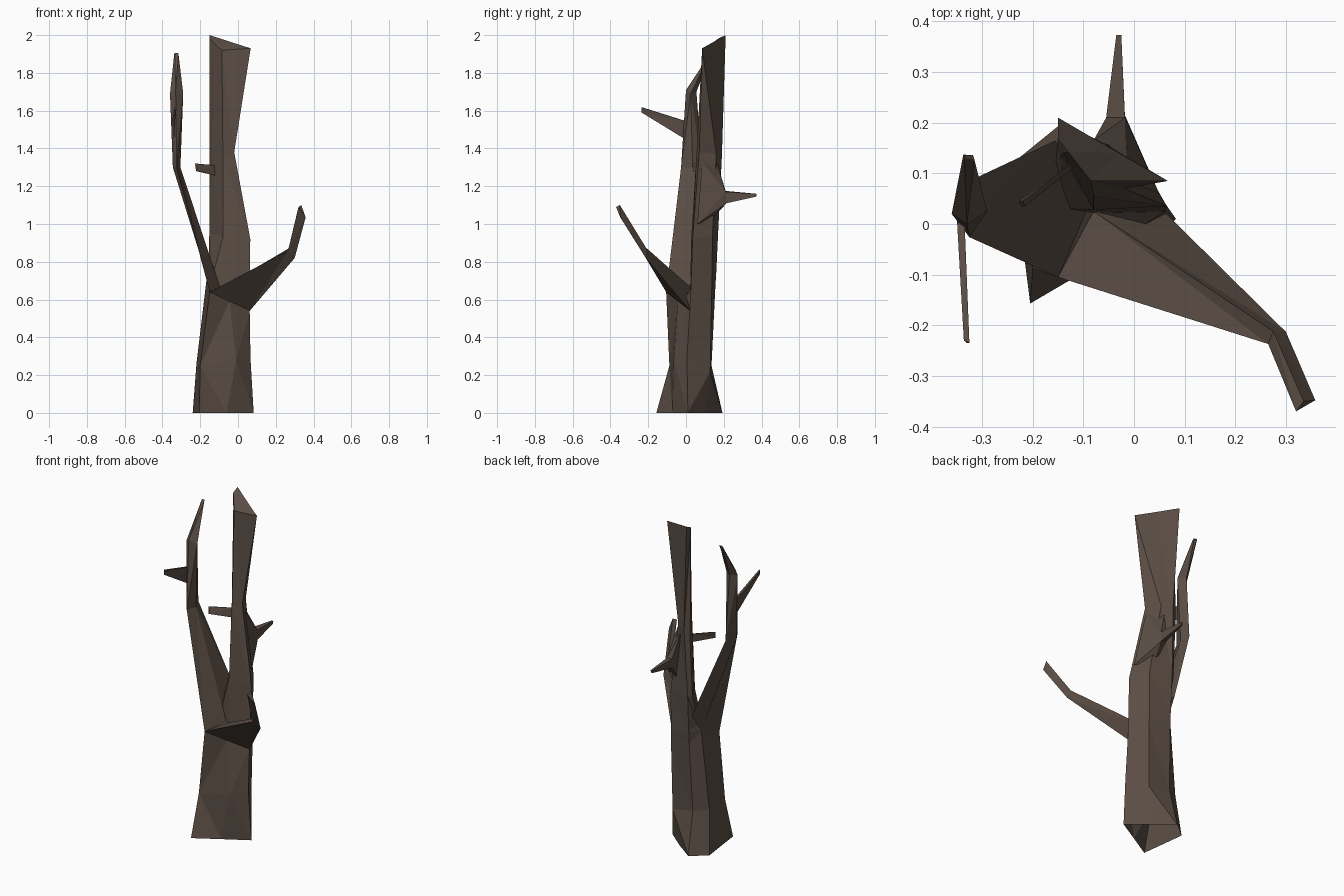
import bpy, bmesh

bark = bpy.data.materials.new("dark_brown_bark")
bark.diffuse_color = (0.105, 0.076, 0.059, 1)


def loft(name, rings, cap_start=False):
    """Skin a row of cross-section rings, flat shaded, with a capped end."""
    bm = bmesh.new()
    rows = [[bm.verts.new(p) for p in ring] for ring in rings]
    n = len(rows[0])
    for lo, hi in zip(rows, rows[1:]):
        for i in range(n):
            j = (i + 1) % n
            bm.faces.new((lo[i], lo[j], hi[j], hi[i]))
    bm.faces.new(rows[-1])
    if cap_start:
        bm.faces.new(rows[0][::-1])
    bmesh.ops.triangulate(bm, faces=bm.faces[:])
    bmesh.ops.recalc_face_normals(bm, faces=bm.faces[:])
    me = bpy.data.meshes.new(name)
    bm.to_mesh(me)
    bm.free()
    me.materials.append(bark)
    ob = bpy.data.objects.new(name, me)
    bpy.context.collection.objects.link(ob)
    return ob


# Trunk: six-sided, flared foot open below, narrowing above the fork, slanted broken top
loft("trunk", [
    [(-.205, -.157, 0), (-.06, -.072, 0), (.083, .01, 0),
     (-.03, .105, 0), (-.15, .193, 0), (-.24, .12, 0)],
    [(-.20, -.088, .25), (-.01, -.065, .28), (.066, .005, .29),
     (0, .128, .22), (-.14, .135, .25), (-.22, .09, .26)],
    [(-.15, -.105, .64), (-.045, -.043, .59), (.062, .02, .54),
     (.005, .135, .60), (-.13, .155, .66), (-.165, .09, .72)],
    [(-.14, .03, .70), (-.08, .022, .66), (.062, .025, .64),
     (.005, .137, .68), (-.13, .16, .74), (-.155, .10, .76)],
    [(-.145, .135, .95), (-.08, .028, .93), (.065, .035, .92),
     (.005, .14, .94), (-.13, .17, .95), (-.152, .155, .95)],
    [(-.14, .14, 1.32), (-.08, .055, 1.36), (-.02, .07, 1.38),
     (-.06, .16, 1.37), (-.12, .19, 1.36), (-.15, .175, 1.30)],
    [(-.13, .142, 1.96), (-.085, .085, 1.92), (.067, .085, 1.93),
     (-.03, .14, 1.961), (-.15, .21, 2.0), (-.15, .168, 1.98)],
])

# Tall left branch leaving the fork
loft("left_branch", [
    [(-.15, -.105, .64), (-.09, .02, .65), (-.155, .165, .84), (-.165, .09, .72)],
    [(-.325, -.026, 1.3), (-.305, .035, 1.3), (-.325, .085, 1.31), (-.345, .01, 1.3)],
    [(-.33, 0, 1.71), (-.29, .025, 1.69), (-.33, .055, 1.70), (-.36, .02, 1.69)],
    [(-.335, .13, 1.9), (-.315, .127, 1.9), (-.318, .136, 1.905), (-.337, .137, 1.905)],
])

# Right branch, wide at the fork and bent upward at the elbow
loft("right_branch", [
    [(-.15, -.105, .64), (.062, .022, .54), (-.08, .025, .665)],
    [(.265, -.237, .86), (.30, -.213, .82), (.275, -.212, .875)],
    [(.32, -.37, 1.09), (.358, -.348, 1.035), (.335, -.35, 1.10)],
])

# Stub branch on the back, with a tall wedge-shaped root
loft("back_branch", [
    [(-.04, .13, 1.02), (.05, .06, 1.0), (-.012, .085, 1.33), (-.08, .165, 1.32)],
    [(-.055, .21, 1.12), (-.018, .215, 1.11), (-.018, .21, 1.17), (-.055, .21, 1.175)],
    [(-.035, .372, 1.145), (-.025, .372, 1.145), (-.025, .373, 1.16), (-.035, .373, 1.16)],
])

# Thin twig on the upper trunk
loft("trunk_twig", [
    [(-.115, .115, 1.255), (-.105, .125, 1.265), (-.11, .13, 1.31), (-.12, .122, 1.31)],
    [(-.222, .035, 1.28), (-.215, .035, 1.28), (-.22, .046, 1.32), (-.228, .044, 1.32)],
], cap_start=True)

# Thin twig on the left branch
loft("branch_twig", [
    [(-.34, .01, 1.44), (-.335, .015, 1.54), (-.35, .015, 1.54)],
    [(-.33, -.235, 1.59), (-.325, -.235, 1.617), (-.336, -.23, 1.617)],
], cap_start=True)
